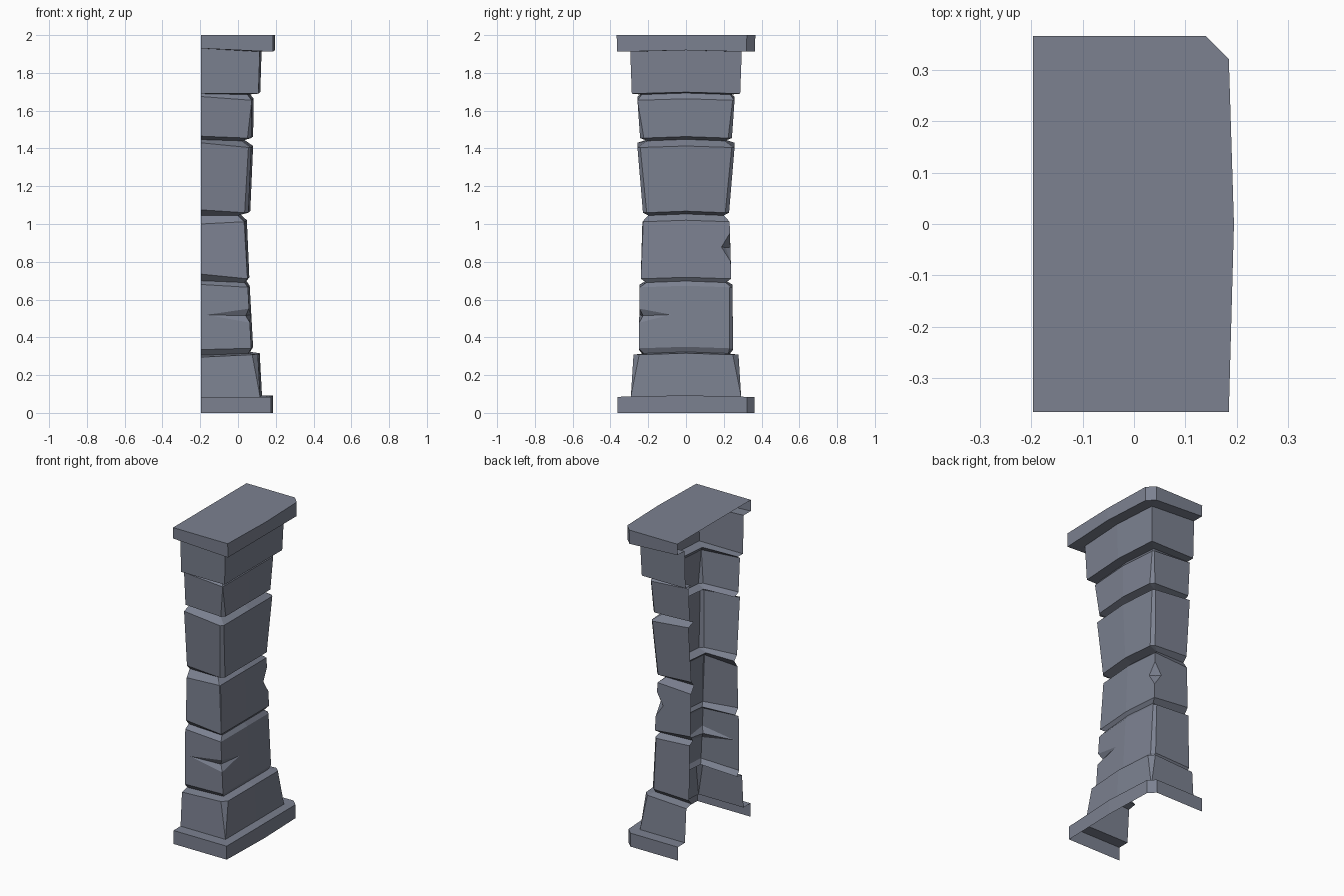
import bpy, bmesh
from mathutils import Vector

if "Cube" in bpy.data.objects:
    bpy.data.objects.remove(bpy.data.objects["Cube"])

stone = bpy.data.materials.new("slate grey stone")
stone.diffuse_color = (0.2, 0.22, 0.28, 1)
stone.use_nodes = True
stone.node_tree.nodes["Principled BSDF"].inputs["Base Color"].default_value = stone.diffuse_color
BACK = -0.197   # open rear edge of the half pillar

# Rings: z at open edge, z at corner, x reach, y reach, front chamfer, back chamfer
RINGS = [
    (0, 0, .185, .363, 0, .04), (.085, .085, .185, .363, 0, .04),
    (.085, .085, .127, .292, 0, 0), (.295, .308, .115, .278, .03, .03),
    (.305, .315, .065, .225, 0, 0),
    (.335, .342, .08, .25, 0, .02), (.68, .665, .062, .245, 0, .015),
    (.70, .69, .045, .21, 0, 0),
    (.735, .71, .06, .239, 0, 0), (1.0, 1.012, .047, .231, .005, 0),
    (1.045, 1.045, .01, .2, 0, 0),
    (1.075, 1.06, .065, .228, .02, .02), (1.43, 1.405, .08, .257, .015, .015),
    (1.447, 1.44, .03, .205, 0, 0),
    (1.465, 1.455, .08, .243, .02, .02), (1.675, 1.655, .083, .257, 0, .01),
    (1.69, 1.685, .06, .235, 0, 0),
    (1.69, 1.69, .118, .287, 0, 0), (1.93, 1.912, .125, .295, 0, 0),
    (1.93, 1.912, .195, .365, 0, .045), (2, 2, .195, .367, 0, .045),
]


def ring(zo, zc, x, y, cf, cb):
    """U-shaped outline from the open front edge round to the open back edge."""
    zm = zc if zc in (0, 2) else zc + .008
    xc = x - .01
    return [Vector(p) for p in (
        (BACK, -y, zo), (xc - cf, -y, zc), (xc, -y + cf, zc), (x, 0, zm),
        (xc, y - cb, zc), (xc - cb, y, zc), (BACK, y, zo))]


def shell(name, first, last, chip=None, lid=False):
    """Skin consecutive rings; chip = (corner segment, low, high, reach left, reach right, depth)."""
    bm = bmesh.new()

    def face(*pts):
        bm.faces.new([bm.verts.new(p) for p in pts])

    for k in range(first, last):
        a, b = ring(*RINGS[k]), ring(*RINGS[k + 1])
        tall = RINGS[k + 1][0] - RINGS[k][0] > .2
        for i in range(6):
            a0, a1, b1, b0 = a[i], a[i + 1], b[i + 1], b[i]
            if chip and tall and abs(i - chip[0]) <= 1:
                seg, lo, hi, left, right, depth = chip
                p, q = a[seg].lerp(b[seg], lo), a[seg].lerp(b[seg], hi)
                mid = (p + q) / 2
                n = mid + Vector((-depth, depth if mid.y < 0 else -depth, 0))
                t = (lo + hi) / 2
                if i < seg:
                    m = a1.lerp(b1, t).lerp(a0.lerp(b0, t), left)
                    face(a0, a1, p, m, q, b1, b0)
                    face(p, n, m)
                    face(n, q, m)
                elif i > seg:
                    m = a0.lerp(b0, t).lerp(a1.lerp(b1, t), right)
                    face(a0, a1, b1, b0, q, m, p)
                    face(q, n, m)
                    face(n, p, m)
                continue
            face(a0, a1, b1, b0)
    if lid:
        face(*ring(*RINGS[last]))
    bmesh.ops.remove_doubles(bm, verts=bm.verts, dist=1e-4)
    bmesh.ops.dissolve_degenerate(bm, edges=bm.edges, dist=1e-5)
    me = bpy.data.meshes.new(name)
    bm.to_mesh(me)
    bm.free()
    me.materials.append(stone)
    bpy.context.collection.objects.link(bpy.data.objects.new(name, me))


shell("plinth", 0, 2)
shell("base_stone", 2, 4)
shell("shaft_stone_1", 4, 7, chip=(1, .42, .65, .88, .68, .02))
shell("shaft_stone_2", 7, 10, chip=(4, .3, .8, .2, .2, .025))
shell("shaft_stone_3", 10, 13)
shell("shaft_stone_4", 13, 16)
shell("top_stone", 16, 18)
shell("cap_slab", 18, 20, lid=True)
